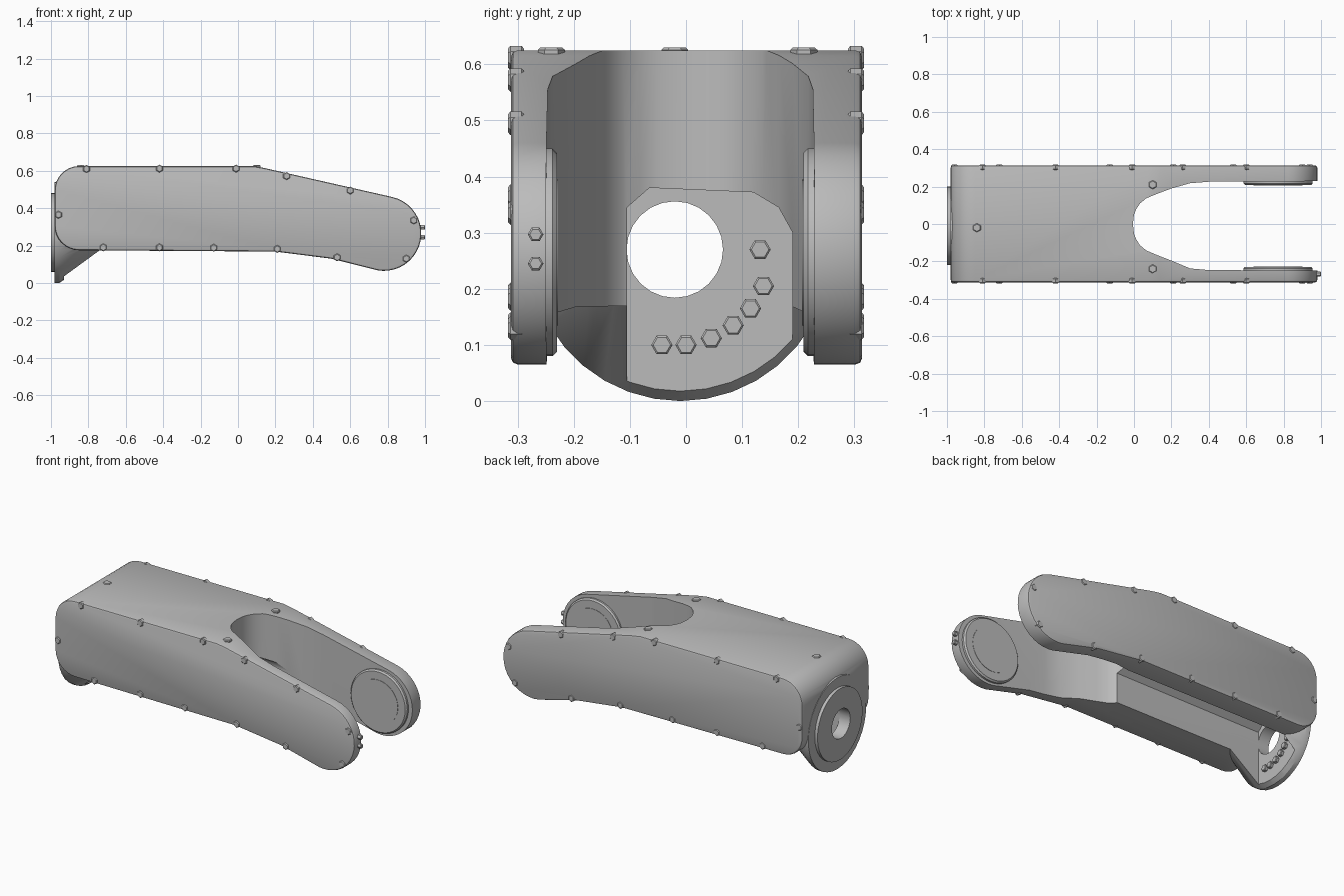
import bpy, bmesh
from math import sin, cos, pi, radians
from mathutils import Vector, Matrix

if "Cube" in bpy.data.objects:
    bpy.data.objects.remove(bpy.data.objects["Cube"])

metal = bpy.data.materials.new("satin grey")
metal.use_nodes = True
GREY = (0.5, 0.5, 0.5, 1)
metal.diffuse_color = GREY
metal.node_tree.nodes["Principled BSDF"].inputs["Base Color"].default_value = GREY


def add_object(name, bm):
    bmesh.ops.recalc_face_normals(bm, faces=bm.faces[:])
    mesh = bpy.data.meshes.new(name)
    bm.to_mesh(mesh)
    bm.free()
    mesh.materials.append(metal)
    obj = bpy.data.objects.new(name, mesh)
    bpy.context.collection.objects.link(obj)
    return obj


def prism(name, points, direction, bevel=0):
    """Extrude a closed 3D outline, optionally rounding both rims."""
    bm = bmesh.new()
    face = bm.faces.new([bm.verts.new(p) for p in points])
    moved = bmesh.ops.extrude_face_region(bm, geom=[face])["geom"]
    bmesh.ops.translate(bm, vec=direction,
                        verts=[v for v in moved if isinstance(v, bmesh.types.BMVert)])
    if bevel:
        axis = Vector(direction).normalized()
        rims = [e for e in bm.edges
                if abs((e.verts[0].co - e.verts[1].co).normalized().dot(axis)) < 0.5]
        bmesh.ops.bevel(bm, geom=rims, offset=bevel, segments=2, profile=0.5,
                        affect='EDGES')
    return add_object(name, bm)


def disc(name, centre, radius, depth, axis, sides=40, bevel=0):
    turn = {'X': Matrix.Rotation(pi / 2, 4, 'Y'),
            'Y': Matrix.Rotation(pi / 2, 4, 'X'),
            'Z': Matrix.Identity(4)}[axis]
    bm = bmesh.new()
    bmesh.ops.create_cone(bm, cap_ends=True, segments=sides, radius1=radius,
                          radius2=radius, depth=depth,
                          matrix=Matrix.Translation(centre) @ turn)
    if bevel:
        rims = [e for f in bm.faces if len(f.verts) > 4 for e in f.edges]
        bmesh.ops.bevel(bm, geom=rims, offset=bevel, segments=1, affect='EDGES')
    return add_object(name, bm)


def combine(target, tool, operation):
    tool.hide_render = True
    mod = target.modifiers.new("combine", 'BOOLEAN')
    mod.operation = operation
    mod.solver = 'EXACT'
    mod.object = tool
    bpy.context.view_layer.objects.active = target
    bpy.ops.object.modifier_apply(modifier=mod.name)
    bpy.data.objects.remove(tool)


def arc(cx, cz, r, start, end, steps):
    angles = [radians(start + (end - start) * i / steps) for i in range(steps + 1)]
    return [(cx + r * cos(a), cz + r * sin(a)) for a in angles]


# Main housing: bent side outline with one large round end
outline = (arc(-0.85, 0.495, 0.13, 180, 90, 8) + [(0.08, 0.625), (0.14, 0.615)]
           + arc(0.78, 0.265, 0.2, 77, -100, 20)
           + [(0.5, 0.13), (0.2, 0.168)] + arc(-0.85, 0.305, 0.13, 270, 180, 8))
body = prism("link_housing", [(x, -0.312, z) for x, z in outline], (0, 0.626, 0), 0.012)

# Flange flaring down from the housing to the joint
AY, AZ = -0.01, 0.27
flare = bmesh.new()
for x, z, r in ((-0.982, AZ, 0.27), (-0.955, AZ, 0.27), (-0.7, 0.385, 0.205)):
    for y, zz in arc(AY, z, r, 0, 350, 35):
        flare.verts.new((x, y, zz))
bmesh.ops.convex_hull(flare, input=flare.verts[:])
combine(body, add_object("flange", flare), 'UNION')

# Fork slot, open towards the round end
slot = [(0.0, 0.05), (0.012, 0.08), (0.032, 0.11), (0.065, 0.137), (0.12, 0.16),
        (0.2, 0.19), (0.3, 0.218), (0.4, 0.226), (1.2, 0.23)]
lower = [(x, -y * (1.09 if x > 0.25 else 1.03)) for x, y in slot]
mouth = lower[::-1] + [(-0.006, 0)] + slot
combine(body, prism("slot_cutter", [(x, y, -0.2) for x, y in mouth], (0, 0, 1.2)),
        'DIFFERENCE')

# Cable channel along the underside, ending at the flange wall
channel = [(-0.105, -0.2), (-0.105, 0.345), (-0.065, 0.38), (0.12, 0.372),
           (0.165, 0.345), (0.19, 0.3), (0.19, -0.2)]
combine(body, prism("channel_cutter", [(-0.93, y, z) for y, z in channel], (1.2, 0, 0)),
        'DIFFERENCE')

# Joint boss and its through hole
combine(body, disc("boss", (-0.985, AY, AZ), 0.21, 0.03, 'X', 48), 'UNION')
combine(body, disc("hole_cutter", (-0.95, -0.02, AZ), 0.086, 0.3, 'X', 24), 'DIFFERENCE')

# Bearing pads inside both fork arms
parts = [body,
         disc("front_bearing_pad", (0.77, -0.245, 0.265), 0.185, 0.03, 'Y', 40, 0.008),
         disc("back_bearing_pad", (0.77, 0.224, 0.265), 0.185, 0.03, 'Y', 40, 0.008)]
for name, y in (("front_bearing_cap", -0.232), ("back_bearing_cap", 0.211)):
    parts.append(disc(name, (0.77, y, 0.265), 0.13, 0.008, 'Y', 36))

# Hex bolts around the rim of both side covers
rim_bolts = [(-0.81, 0.61), (-0.42, 0.612), (-0.01, 0.612), (0.26, 0.572), (0.6, 0.495),
             (0.94, 0.335), (0.9, 0.13), (0.53, 0.137), (0.21, 0.182), (-0.13, 0.188),
             (-0.42, 0.19), (-0.72, 0.19), (-0.96, 0.365)]
for side, label in ((-1, "front"), (1, "back")):
    for x, z in rim_bolts:
        disc(label + "_rim_bolt", (x, side * 0.303, z), 0.021, 0.028, 'Y', 6, 0.004)

# Bolts on the top, on the arm tip and on the inner flange wall
for x, y in ((0.1, -0.24), (0.1, 0.21), (-0.84, -0.02)):
    disc("top_bolt", (x, y, 0.62), 0.024, 0.02, 'Z', 6, 0.004)
for z in (0.245, 0.297):
    disc("tip_bolt", (0.985, -0.268, z), 0.014, 0.028, 'X', 6, 0.003)
for y, z in ((-0.043, 0.1), (0.0, 0.1), (0.045, 0.112), (0.084, 0.135), (0.115, 0.165),
             (0.138, 0.205), (0.132, 0.27)):
    disc("flange_bolt", (-0.925, y, z), 0.019, 0.025, 'X', 6, 0.003)

# Smooth curved walls, keep machined edges crisp
bpy.ops.object.select_all(action='DESELECT')
for part in parts:
    part.select_set(True)
bpy.context.view_layer.objects.active = body
bpy.ops.object.shade_smooth_by_angle(angle=radians(30))
